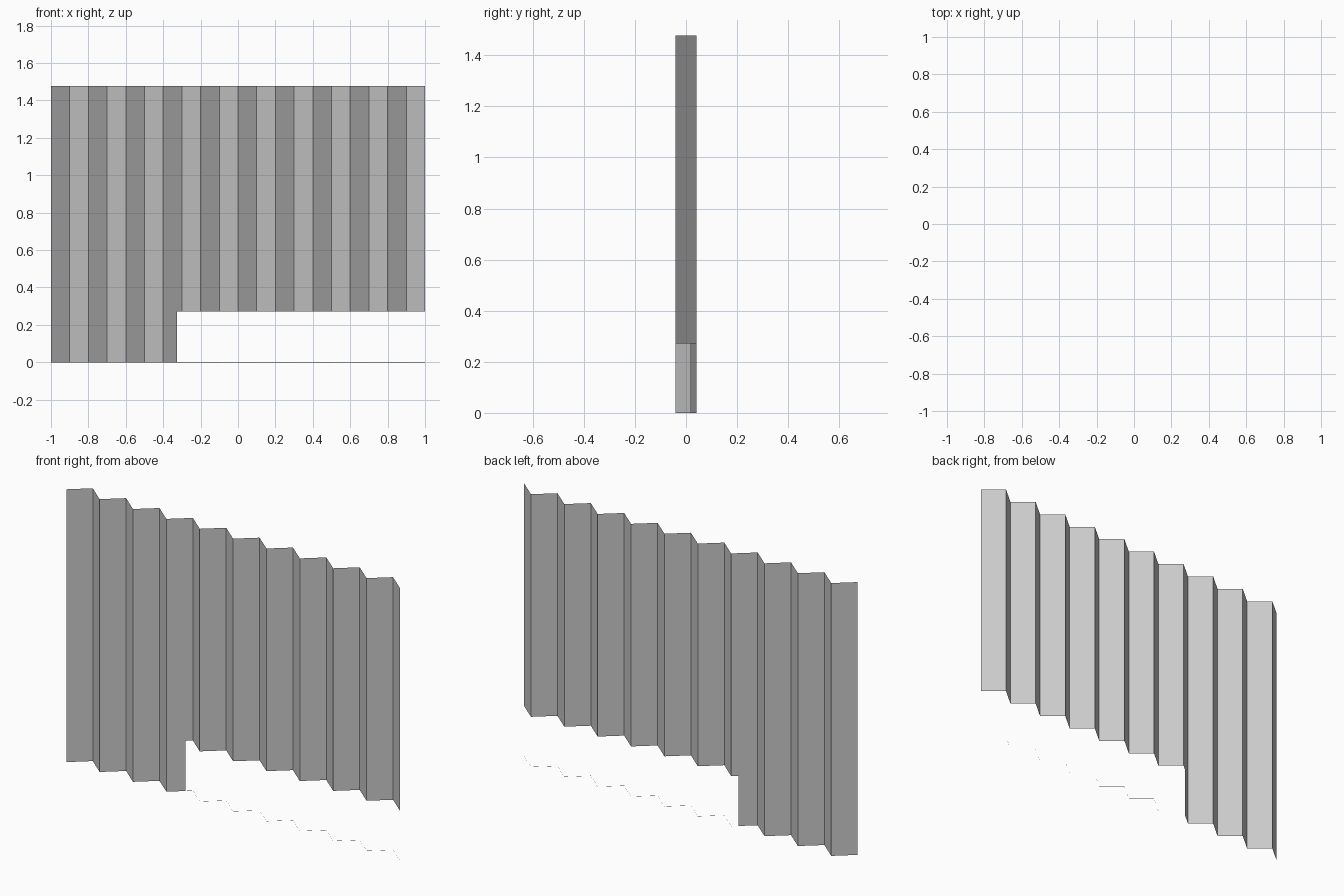
import bpy, bmesh, math

if "Cube" in bpy.data.objects:
    bpy.data.objects.remove(bpy.data.objects["Cube"])

PITCH, DEPTH, TOP = 0.1, 0.042, 1.478
STEP_X, STEP_Z = -0.327, 0.272


def fold_y(x):
    # zigzag fold: front ridge at x = -1, back ridge at x = -0.9, and so on
    t = ((x + 1) / PITCH) % 2
    return -DEPTH + 2 * DEPTH * (1 - abs(t - 1))


def pleated(name, panels):
    # each panel is a flat-sided pleated strip (x0, x1, z0, z1)
    bm = bmesh.new()
    for x0, x1, z0, z1 in panels:
        ridges = [-1 + PITCH * i for i in range(21)]
        xs = [x0] + [x for x in ridges if x0 + 1e-4 < x < x1 - 1e-4] + [x1]
        cols = [[bm.verts.new((x, fold_y(x), z)) for z in (z0, z1)] for x in xs]
        for a, b in zip(cols, cols[1:]):
            bm.faces.new((a[0], b[0], b[1], a[1]))
    bmesh.ops.remove_doubles(bm, verts=bm.verts, dist=1e-5)
    mesh = bpy.data.meshes.new(name)
    bm.to_mesh(mesh)
    bm.free()
    obj = bpy.data.objects.new(name, mesh)
    bpy.context.collection.objects.link(obj)
    return obj


# folded sheet: full height on the left, raised lower edge on the right
pleated("folded_sheet", [(-1, STEP_X, 0, TOP), (STEP_X, 1, STEP_Z, TOP)])

# hair-thin strip along the floor below the raised edge
pleated("floor_strip", [(STEP_X, 1, 0, 0.001)])
